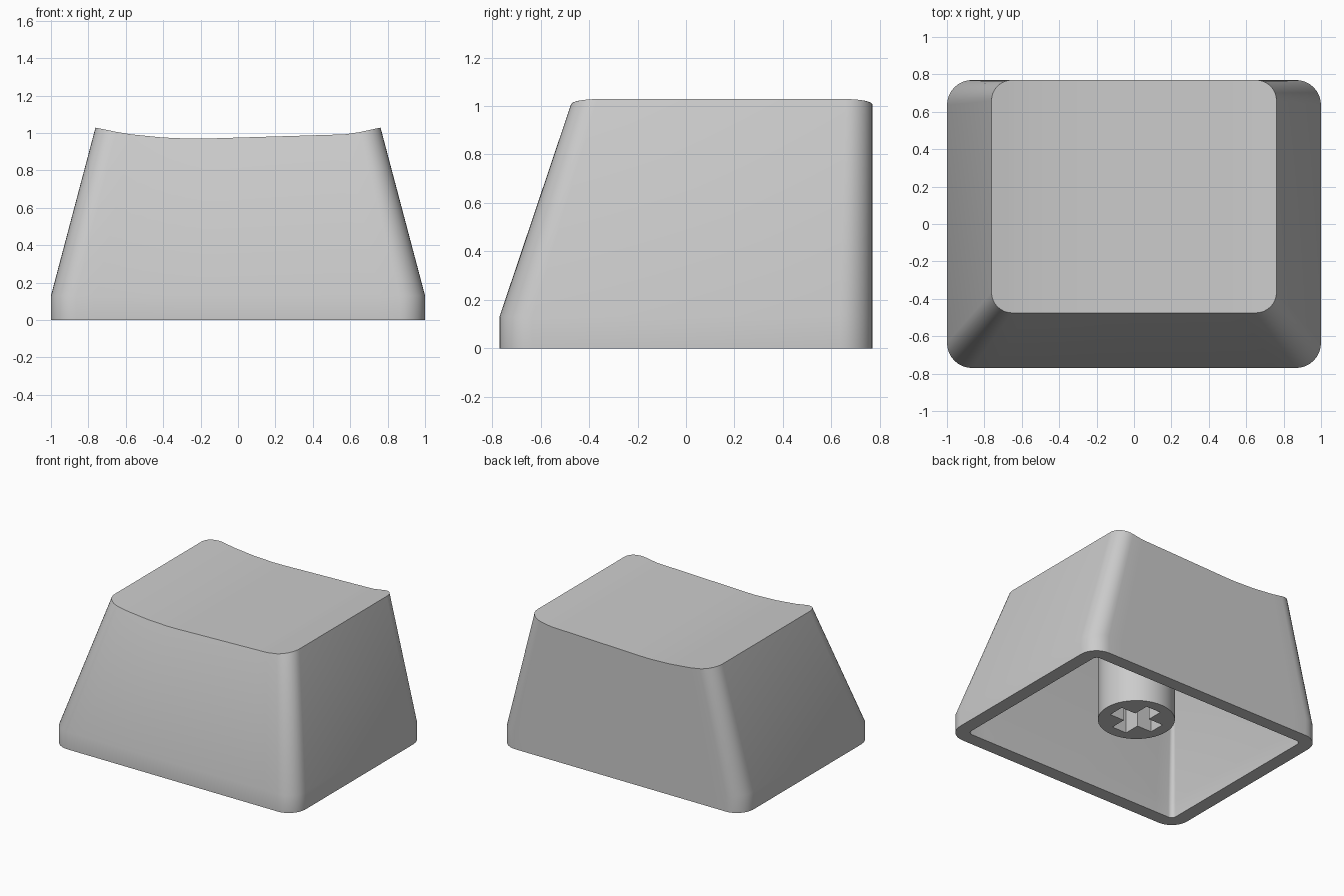
import bpy, bmesh, math

if "Cube" in bpy.data.objects:
    bpy.data.objects.remove(bpy.data.objects["Cube"])

# Dished top profile across x: (x, z)
DISH = [(-0.77, 1.03), (-0.75, 1.026), (-0.6, 0.995), (-0.4, 0.975), (-0.22, 0.968),
        (0.0, 0.975), (0.6, 0.993), (0.75, 1.026), (0.77, 1.03)]


def dish(x):
    for (xa, za), (xb, zb) in zip(DISH, DISH[1:]):
        if x <= xb:
            return za + (zb - za) * (x - xa) / (xb - xa)
    return DISH[-1][1]


def ring(bm, hx, y0, y1, r, height, n=8, m=16):
    """Rounded rectangle: front half left to right, then back half right to left."""
    half = []
    for i in range(n + 1):
        a = math.pi / 2 * i / n
        half.append((-hx + r - r * math.cos(a), r - r * math.sin(a)))
    for i in range(1, m):
        half.append(((hx - r) * (2 * i / m - 1), 0))
    half += [(-x, d) for x, d in half[n::-1]]
    pts = [(x, y0 + d) for x, d in half] + [(x, y1 - d) for x, d in reversed(half)]
    return [bm.verts.new((x, y, height(x))) for x, y in pts]


def bridge(bm, a, b):
    for i in range(len(a)):
        j = (i + 1) % len(a)
        bm.faces.new((a[i], a[j], b[j], b[i]))


def cap(bm, r):
    """Strips from the front half to the back half."""
    k = len(r)
    for i in range(k // 2 - 1):
        bm.faces.new((r[i], r[i + 1], r[k - 2 - i], r[k - 1 - i]))


def finish(bm, name):
    bmesh.ops.recalc_face_normals(bm, faces=bm.faces[:])
    me = bpy.data.meshes.new(name)
    bm.to_mesh(me)
    bm.free()
    ob = bpy.data.objects.new(name, me)
    bpy.context.collection.objects.link(ob)
    return ob


def smooth(ob):
    bpy.ops.object.select_all(action='DESELECT')
    ob.select_set(True)
    bpy.context.view_layer.objects.active = ob
    bpy.ops.object.shade_smooth_by_angle(angle=math.radians(30))


# Hollow shell: outer rings from the top down, then inner rings from the rim up
bm = bmesh.new()
rings = [
    ring(bm, 0.762, -0.475, 0.77, 0.11, dish),
    ring(bm, 1.0, -0.77, 0.77, 0.135, lambda x: 0.13),
    ring(bm, 1.0, -0.77, 0.77, 0.135, lambda x: 0.0),
    ring(bm, 0.9, -0.67, 0.675, 0.035, lambda x: 0.0),
    ring(bm, 0.9, -0.67, 0.675, 0.035, lambda x: 0.13),
    ring(bm, 0.685, -0.405, 0.675, 0.02, lambda x: dish(x) - 0.1),
]
for a, b in zip(rings, rings[1:]):
    bridge(bm, a, b)
cap(bm, rings[0])
cap(bm, rings[-1])
smooth(finish(bm, "keycap_shell"))

# Cross-shaped cutter for the stem socket
STEM_Y, L, W = 0.025, 0.18, 0.06
bm = bmesh.new()
quarter = [(L, -W), (L, W), (W, W)]
cross = []
for k in range(4):
    c, s = round(math.cos(k * math.pi / 2)), round(math.sin(k * math.pi / 2))
    cross += [(c * x - s * y, s * x + c * y + STEM_Y) for x, y in quarter]
low, high = ([bm.verts.new((x, y, z)) for x, y in cross] for z in (0.0, 0.6))
bridge(bm, low, high)
bm.faces.new(low)
bm.faces.new(high)
cutter = finish(bm, "socket_cutter")
cutter.hide_render = True
cutter.hide_set(True)

# Stem under the cap
bpy.ops.mesh.primitive_cylinder_add(vertices=48, radius=0.26, depth=0.78,
                                    location=(0, STEM_Y, 0.13 + 0.39))
stem = bpy.context.object
stem.name = "switch_stem"
mod = stem.modifiers.new("socket", 'BOOLEAN')
mod.operation = 'DIFFERENCE'
mod.solver = 'EXACT'
mod.object = cutter
bpy.ops.object.modifier_apply(modifier=mod.name)
bpy.data.objects.remove(cutter)
smooth(stem)
